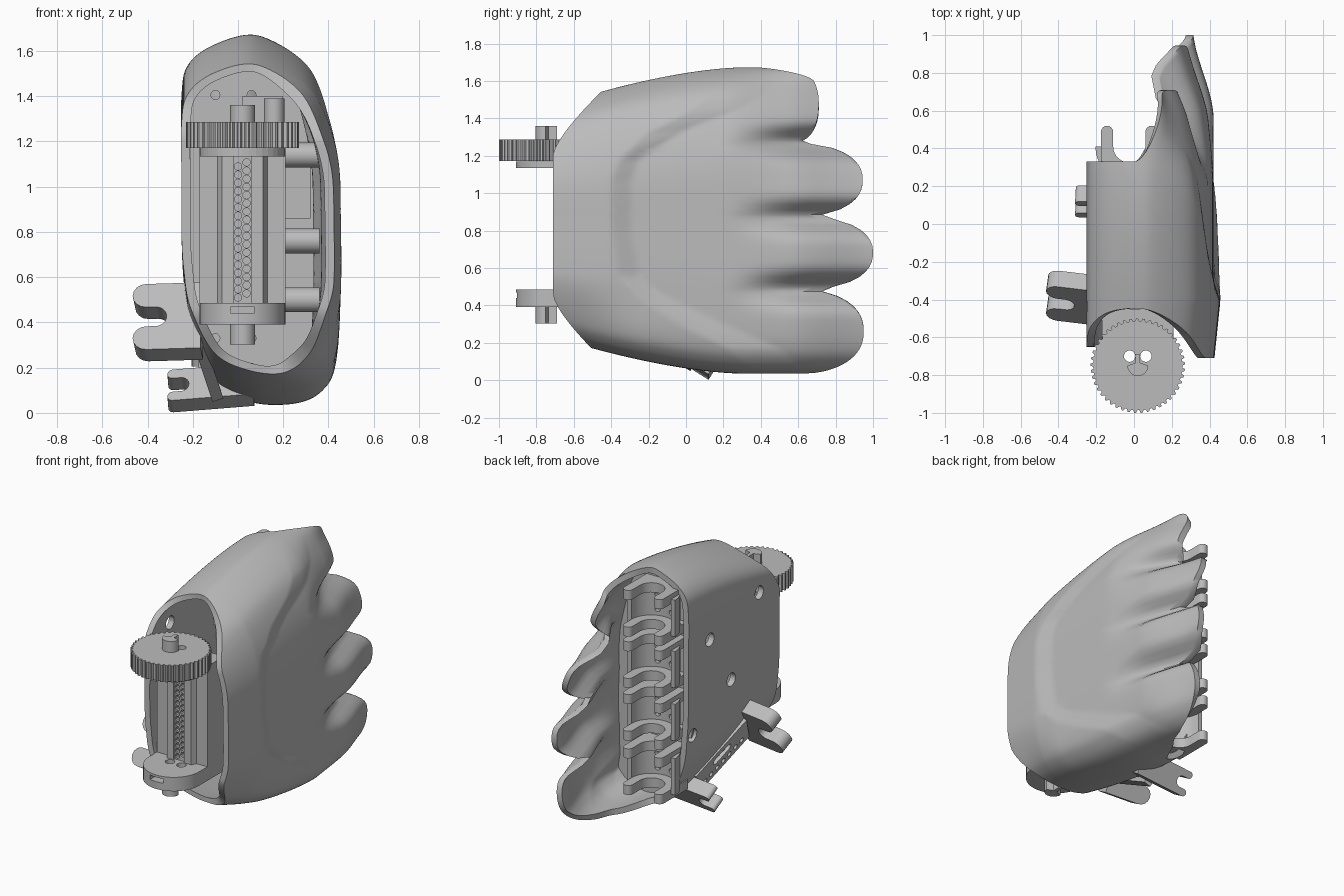
import bpy, bmesh
from math import pi, sin, cos, exp
from mathutils import Vector, Matrix

if "Cube" in bpy.data.objects:
    bpy.data.objects.remove(bpy.data.objects["Cube"])

grey = bpy.data.materials.new("plain grey")
grey.use_nodes = True
grey.diffuse_color = (0.5, 0.5, 0.5, 1)
grey.node_tree.nodes["Principled BSDF"].inputs["Base Color"].default_value = (0.5, 0.5, 0.5, 1)

X, Y, Z = Vector((1, 0, 0)), Vector((0, 1, 0)), Vector((0, 0, 1))


def finish(name, bm):
    bmesh.ops.recalc_face_normals(bm, faces=bm.faces)
    mesh = bpy.data.meshes.new(name)
    bm.to_mesh(mesh)
    bm.free()
    mesh.materials.append(grey)
    ob = bpy.data.objects.new(name, mesh)
    bpy.context.collection.objects.link(ob)
    return ob


def activate(ob):
    bpy.ops.object.select_all(action='DESELECT')
    ob.select_set(True)
    bpy.context.view_layer.objects.active = ob


def smooth(ob, angle=.5):
    activate(ob)
    bpy.ops.object.shade_smooth_by_angle(angle=angle)


def prism(name, pts, origin, u, v, depth):
    """Extrude a flat profile, centred on origin, along u x v."""
    bm = bmesh.new()
    n = u.cross(v).normalized() * depth / 2
    a, b = [[bm.verts.new(origin + u * p + v * q + n * s) for p, q in pts] for s in (-1, 1)]
    bm.faces.new(a)
    bm.faces.new(b)
    for i in range(len(pts)):
        j = (i + 1) % len(pts)
        bm.faces.new((a[i], a[j], b[j], b[i]))
    return finish(name, bm)


def box(name, lo, hi):
    lo, hi = Vector(lo), Vector(hi)
    pts = [(lo.x, lo.y), (hi.x, lo.y), (hi.x, hi.y), (lo.x, hi.y)]
    return prism(name, pts, Z * (lo.z + hi.z) / 2, X, Y, hi.z - lo.z)


def rods(name, centres, axis, radius, depth, sides=24):
    """One or more equal cylinders in a single object."""
    bm = bmesh.new()
    turn = axis.to_track_quat('Z', 'Y').to_matrix().to_4x4()
    for c in centres:
        bmesh.ops.create_cone(bm, cap_ends=True, segments=sides, radius1=radius, radius2=radius,
                              depth=depth, matrix=Matrix.Translation(c) @ turn)
    return finish(name, bm)


def cut(ob, cutter):
    cutter.hide_render = True
    mod = ob.modifiers.new("cut", 'BOOLEAN')
    mod.operation, mod.solver, mod.object = 'DIFFERENCE', 'EXACT', cutter
    activate(ob)
    bpy.ops.object.modifier_apply(modifier=mod.name)
    bpy.data.objects.remove(cutter)


def arc(cx, cy, r, start, end, n=14):
    return [(cx + r * cos(start + (end - start) * i / n), cy + r * sin(start + (end - start) * i / n))
            for i in range(n + 1)]


def fork(hw, back, front, r):
    """Open-ended U profile with rounded tips, hinge pin at the origin."""
    c = (hw - r) / 2
    return ([(-hw, back), (hw, back)] + arc(r + c, front - c, c, 0, pi, 8) + arc(0, 0, r, 0, -pi)
            + arc(-r - c, front - c, c, 0, pi, 8))


def ramp(a, b, t):
    t = min(1, max(0, (t - a) / (b - a)))
    return t * t * (3 - 2 * t)


# Hand shell: a closed cross-section lofted from the wrist opening to the finger guards
outline = [(.42, .83), (.41, 1.15), (.35, 1.4), (.25, 1.57), (.08, 1.67), (-.1, 1.63), (-.22, 1.54),
           (-.25, 1.4), (-.25, 1.1), (-.25, .8), (-.24, .58), (-.21, .36), (-.11, .14), (.05, .05),
           (.22, .04), (.34, .1), (.4, .22), (.42, .5)]
ring = []
count = len(outline)
for i in range(count):
    p0, p1, p2, p3 = [Vector(outline[(i + k) % count]) for k in (-1, 0, 1, 2)]
    for s in range(12):
        t = s / 12
        ring.append(p1 + (p2 - p0) * t / 2 + (p0 * 2 - p1 * 5 + p2 * 4 - p3) * t * t / 2
                    + (p1 * 3 - p0 - p2 * 3 + p3) * t ** 3 / 2)

# Each finger guard: centre height, half height, tip, root
fingers = [(1.475, .2, .71, .57), (1.07, .195, .945, .62), (.68, .19, 1.0, .68), (.26, .225, .95, .62)]
valleys = [1.27, .87, .485]
# Stepped edge of the raised pad, as (height, y)
pad_edge = [(0, .38), (.05, .36), (.17, .22), (.28, -.04), (.38, -.22), (.52, -.36), (.8, -.4), (1.1, -.4),
            (1.22, -.36), (1.36, -.22), (1.45, .0), (1.52, .12), (1.62, .2), (1.7, .24)]


def guard_end(z):
    end = .68 if .4 < z < .95 else .57
    for c, h, tip, root in fingers:
        s = abs((z - c) / h)
        if s < 1:
            end = max(end, root + (tip - root) * (1 - s ** 2.3) ** .5)
    return end


def pad_step(z):
    for (z0, y0), (z1, y1) in zip(pad_edge, pad_edge[1:]):
        if z <= z1:
            return y0 + (y1 - y0) * (z - z0) / (z1 - z0)


def shell_point(p, inward, wall, v):
    x, z = p
    front = -.71 + .23 * max(0, (abs(z - .83) / .82 - .6) / .4) ** 1.6 + .06 * ramp(.1, -.2, x)
    back = .33 + (guard_end(z) - .33) * ramp(0, .22, x)
    y = front + (back - front) * v
    outer = ramp(.1, .3, x)
    # raised pad, grooves between fingers, and curl towards the tips
    width = .11 + .17 * ramp(.35, .6, abs(z - .85))
    fall = min(1, max(0, (y - pad_step(z)) / width))
    lift = .035 * (1 - fall) * min(1, max(0, (y + .75) / .34))
    groove = sum(exp(-((z - g) / .07) ** 2) for g in valleys) * .14 * ramp(.2, .72, y)
    curl = .11 * ramp(.55, 1.05, y) + .1 * ramp(.8, 1.3, z) * ramp(.2, .8, y)
    tuck = .06 * ramp(.5, .1, z) * ramp(-.2, -.6, y)
    shift = outer * (lift - groove - curl - tuck)
    # the wall is heavier along the back of the hand
    wall *= 1 + 1.2 * ramp(.1, .35, x) * ramp(-.7, -.4, y) * ramp(.5, .2, y)
    q = p + inward * wall
    squeeze = 1 - .17 * (max(0, .3 - y) / .8) ** 1.6
    return q.x + shift, y, .83 + (q.y - .83) * squeeze


bm = bmesh.new()
rows = 76
skins = []
for wall in (0, .04):
    skin = []
    for i, p in enumerate(ring):
        along = (ring[(i + 1) % len(ring)] - ring[i - 1]).normalized()
        inward = Vector((-along.y, along.x))
        skin.append([bm.verts.new(shell_point(p, inward, wall, j / rows)) for j in range(rows + 1)])
    skins.append(skin)
for i in range(len(ring)):
    k = (i + 1) % len(ring)
    for skin in skins:
        for j in range(rows):
            bm.faces.new((skin[i][j], skin[i][j + 1], skin[k][j + 1], skin[k][j]))
    for j in (0, rows):
        bm.faces.new((skins[0][i][j], skins[0][k][j], skins[1][k][j], skins[1][i][j]))
shell = finish("hand_shell", bm)
palm_holes = [(-.43, 1.28), (.1, 1.16), (-.13, .8), (.27, .57)]
cut(shell, rods("hole_cutter", [Vector((-.25, y, z)) for y, z in palm_holes], X, .045, .2))
smooth(shell, .9)

# Knuckle bulkhead with one trough and two forks per finger
inner = [(.08 + (p.x - .08) * .93, .83 + (p.y - .83) * .96) for p in ring[::4]]
bulkhead = prism("knuckle_bulkhead", inner, Vector((0, .22, 0)), X, Z, .05)
cut(bulkhead, rods("hole_cutter", [Vector((x, .22, f[0] + s)) for f in fingers
                                   for x in (-.1, .06) for s in (-.07, .07)], Y, .02, .2, 12))
trough = arc(0, 0, .18, -pi, 0) + arc(0, 0, .15, 0, -pi)
for k, z in enumerate((1.41, 1.06, .7, .33)):
    hinge = Vector((-.025, .41, z))
    t = prism(f"knuckle_trough_{k + 1}", trough, hinge, X, Y, .25)
    cut(t, rods("hole_cutter", [hinge + Vector((x, -.17, s)) for x in (-.05, .05) for s in (-.05, .05)],
                Y, .018, .2, 12))
    smooth(t)
    for side in (-1, 1):
        smooth(prism(f"knuckle_fork_{k + 1}_{'upper' if side > 0 else 'lower'}",
                     fork(.15, -.18, .11, .085), hinge + Z * side * .125, X, Y, .065))

# Thumb mount: two tilted forks joined by a drilled panel
w = Vector((0, .53, .85))
smooth(prism("thumb_fork_upper", fork(.17, -.2, .1, .05), Vector((-.36, -.385, .4)), w,
             Vector((-1, .12, -.03)), .1))
smooth(prism("thumb_fork_lower", fork(.08, -.32, .06, .035), Vector((-.25, .12, .1)), w,
             Vector((-1, 0, -.08)), .1))
along, tilt = Vector((.1, .53, -.3)).normalized(), Vector((-.95, 0, -.3))
face = tilt.cross(along).normalized()
mid = Vector((-.155, -.14, .26))
panel = prism("thumb_panel", [(-.25, -.1), (.25, -.1), (.25, .1), (-.25, .1)], mid, along, face, .05)
cut(panel, rods("hole_cutter", [mid + along * .06 * k + face * .05 for k in range(-3, 4)], tilt, .018, .2, 12))
slot = arc(.06, 0, .025, -pi / 2, pi / 2, 8) + arc(-.06, 0, .025, pi / 2, pi * 1.5, 8)
cut(panel, prism("slot_cutter", slot, mid - face * .03, along, face, .2))

# Wrist spindle: toothed wheel, hubs, end plates
hub = Vector((.02, -.75, 0))
teeth = 45
rim = []
for k in range(teeth):
    for f, r in ((0, .236), (.2, .25), (.5, .25), (.7, .236)):
        a = (k + f) * 2 * pi / teeth
        rim.append((r * cos(a), r * sin(a)))
gear = prism("wrist_gear", rim, hub + Z * 1.228, X, Y, .115)
plate = arc(0, .03, .19, -pi, 0, 20) + [(.19, .3), (-.19, .3)]
top_plate = prism("spindle_top_plate", plate, hub + Z * 1.152, X, Y, .036)
foot = prism("spindle_bottom_plate", plate, hub + Z * .438, X, Y, .095)
cut(foot, box("notch_cutter", (-.03, -1, .44), (.07, -.75, .47)))
for part in (gear, top_plate, foot):
    cut(part, rods("hole_cutter", [hub + Vector((x, .05, .8)) for x in (-.043, .043)], Z, .03, 2))
smooth(foot)
stub = arc(0, 0, .055, -pi, 0) + [(.013, .015), (.013, .06), (-.013, .06), (-.013, .015)]
for name, z, depth in (("spindle_top_hub", 1.32, .08), ("spindle_bottom_pin", .348, .092)):
    smooth(prism(name, stub, hub + Z * z, X, Y, depth))

# Spindle body with a perforated centre strip
half = [(-.19, -.63), (-.11, -.63), (-.09, -.665), (-.04, -.665), (-.04, -.65)]
body_profile = [(.02 + x, y) for x, y in half] + [(.02 - x, y) for x, y in reversed(half)]
body_profile += [(.21, -.45), (-.17, -.45)]
body = prism("spindle_body", body_profile, Z * .81, X, Y, .66)
dots = [Vector((x, -.65, z0 + k * .0362)) for x, z0 in ((0, .51), (.038, .528)) for k in range(17)]
cut(body, rods("dot_cutter", dots, Y, .0165, .06, 10))

# Inner rail, side panel and tendon posts
box("frame_upper_rail", (.02, -.3, 1.28), (.2, .2, 1.4))
box("frame_side_panel", (.18, -.2, .86), (.32, -.15, 1.15))
smooth(rods("tendon_posts", [Vector((.26, -.4, z)) for z in (.5, .76, 1.14)], X, .055, .2))
smooth(rods("upper_post", [Vector((.16, -.4, 1.33))], Z, .045, .12))
